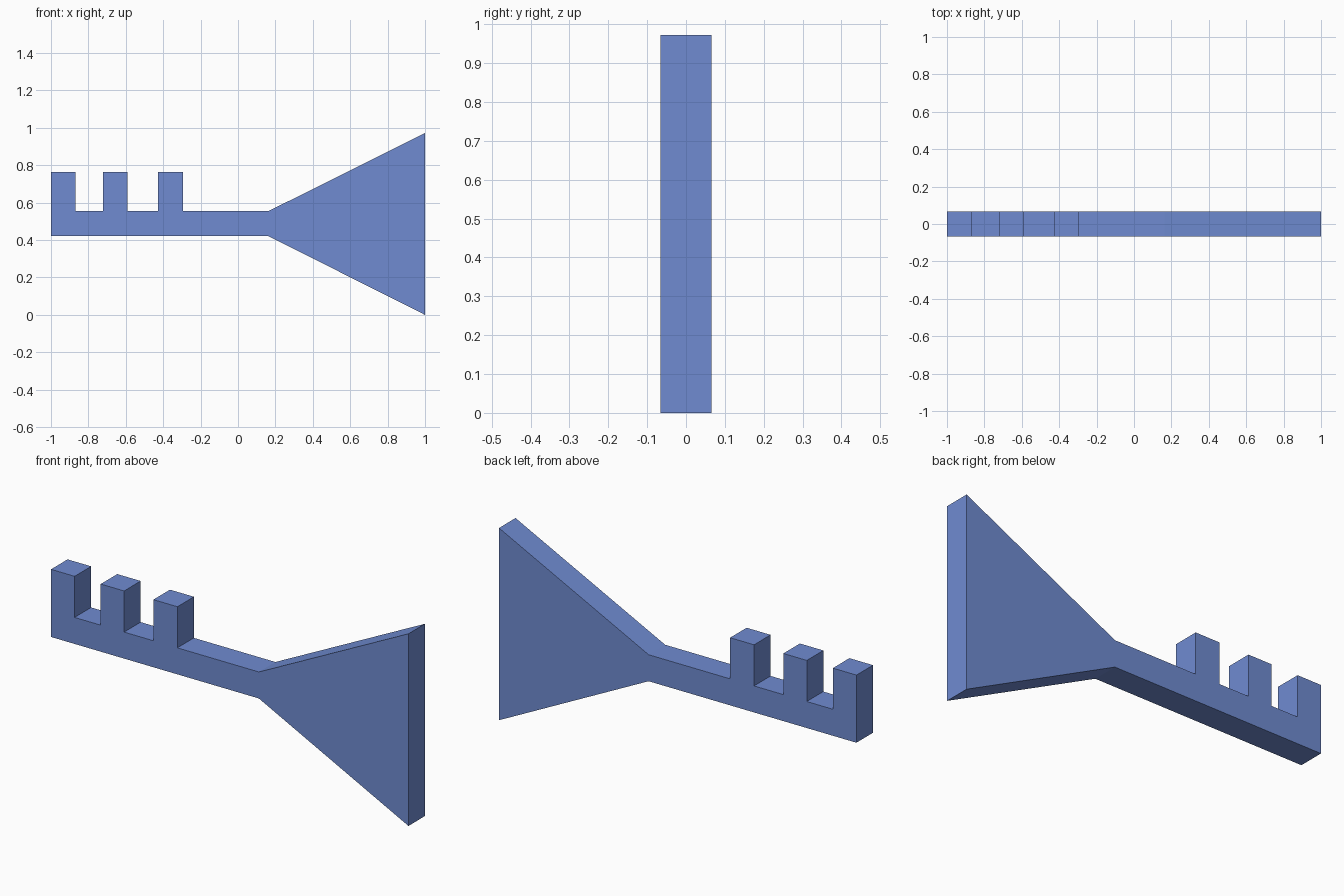
import bpy, bmesh

if "Cube" in bpy.data.objects:
    bpy.data.objects.remove(bpy.data.objects["Cube"])

HALF_DEPTH = 0.066
SHAFT_LOW, SHAFT_TOP, TOOTH_TOP = 0.421, 0.555, 0.763
NECK_X, BOW_TOP = 0.163, 0.972
TEETH = [(-0.427, -0.293), (-0.722, -0.591), (-1.0, -0.868)]


def extrude_profile(name, profile, half_depth):
    """Extrude an x-z outline symmetrically along y."""
    bm = bmesh.new()
    face = bm.faces.new([bm.verts.new((x, -half_depth, z)) for x, z in profile])
    result = bmesh.ops.extrude_face_region(bm, geom=[face], use_keep_orig=True)
    back = [v for v in result["geom"] if isinstance(v, bmesh.types.BMVert)]
    bmesh.ops.translate(bm, verts=back, vec=(0, 2 * half_depth, 0))
    bmesh.ops.recalc_face_normals(bm, faces=bm.faces)
    mesh = bpy.data.meshes.new(name)
    bm.to_mesh(mesh)
    bm.free()
    obj = bpy.data.objects.new(name, mesh)
    bpy.context.collection.objects.link(obj)
    return obj


# Shaft underside and flared bow
outline = [(-1.0, SHAFT_LOW), (NECK_X, SHAFT_LOW), (1.0, 0.0),
           (1.0, BOW_TOP), (NECK_X, SHAFT_TOP)]

# Teeth along the shaft top, from the bow towards the tip
for left, right in TEETH:
    outline += [(right, SHAFT_TOP), (right, TOOTH_TOP), (left, TOOTH_TOP)]
    if left > -1.0:
        outline.append((left, SHAFT_TOP))

# One continuous flat body
key = extrude_profile("key_body", outline, HALF_DEPTH)

# Blue finish
blue = bpy.data.materials.new("blue")
blue.diffuse_color = (0.16, 0.26, 0.64, 1)
blue.use_nodes = True
blue.node_tree.nodes["Principled BSDF"].inputs["Base Color"].default_value = blue.diffuse_color
key.data.materials.append(blue)
